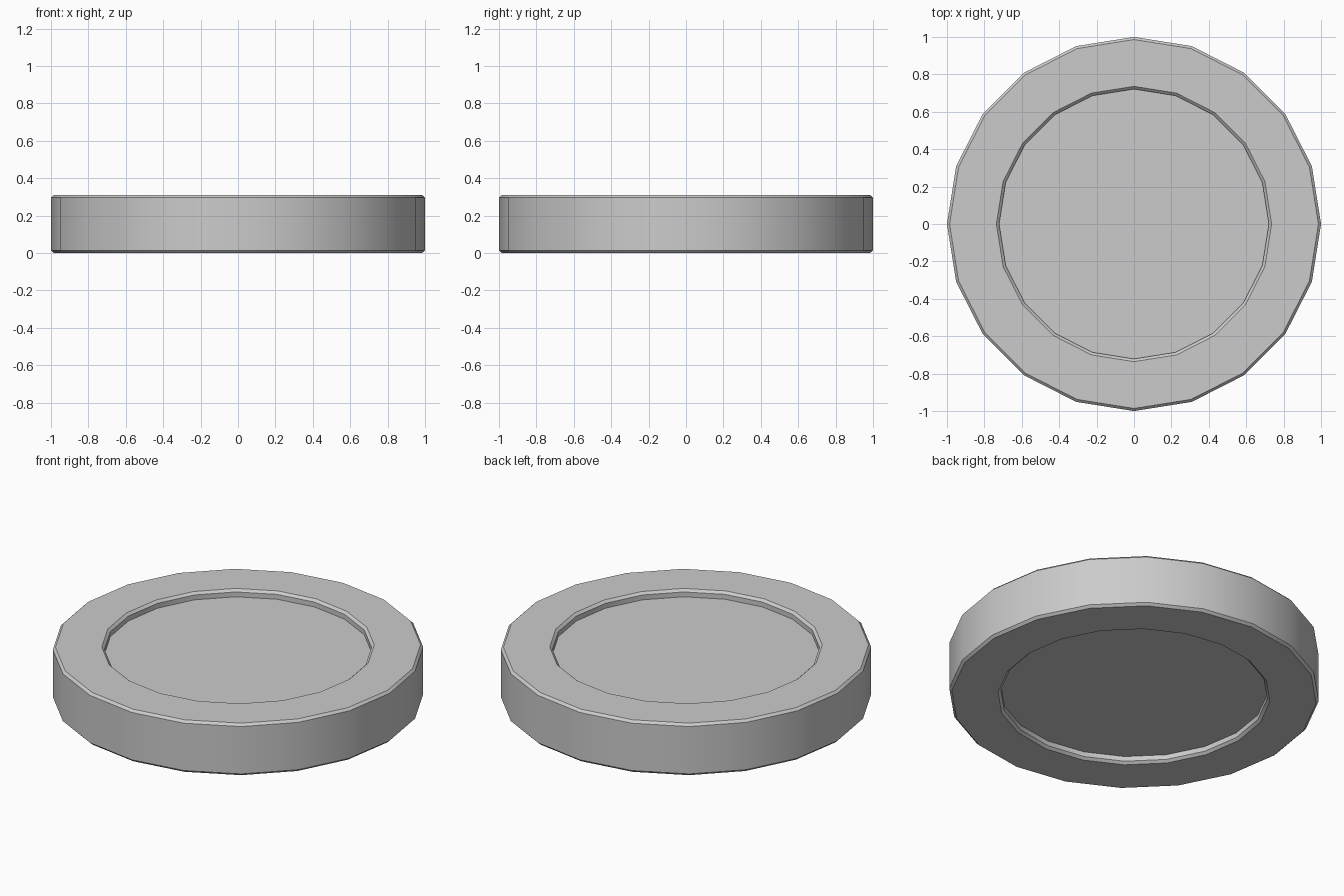
import bpy, bmesh
from math import cos, sin, tau, radians

if "Cube" in bpy.data.objects:
    bpy.data.objects.remove(bpy.data.objects["Cube"])

SIDES = 20
H = 0.31        # total height
C = 0.014       # chamfer size
DEPTH = 0.043   # recess depth on both faces

# Half profile (radius, z), from the top recess floor out and down to the bottom one
top = [(0.721, H - DEPTH), (0.721, H - C), (0.736, H), (1 - C, H), (1.0, H - C)]
profile = top + [(r, H - z) for r, z in reversed(top)]

bm = bmesh.new()
rings = [[bm.verts.new((r * cos(tau * i / SIDES), r * sin(tau * i / SIDES), z))
          for i in range(SIDES)] for r, z in profile]

# Rim, chamfers and recess walls
for a, b in zip(rings, rings[1:]):
    for i in range(SIDES):
        j = (i + 1) % SIDES
        bm.faces.new((a[i], b[i], b[j], a[j]))

# Recess floors
bm.faces.new(rings[0])
bm.faces.new(rings[-1][::-1])
bmesh.ops.recalc_face_normals(bm, faces=bm.faces)

mesh = bpy.data.meshes.new("recessed_disc")
bm.to_mesh(mesh)
bm.free()
disc = bpy.data.objects.new("recessed_disc", mesh)
bpy.context.collection.objects.link(disc)

# Smooth round the sides, sharp at chamfers
bpy.context.view_layer.objects.active = disc
disc.select_set(True)
bpy.ops.object.shade_smooth_by_angle(angle=radians(30))
